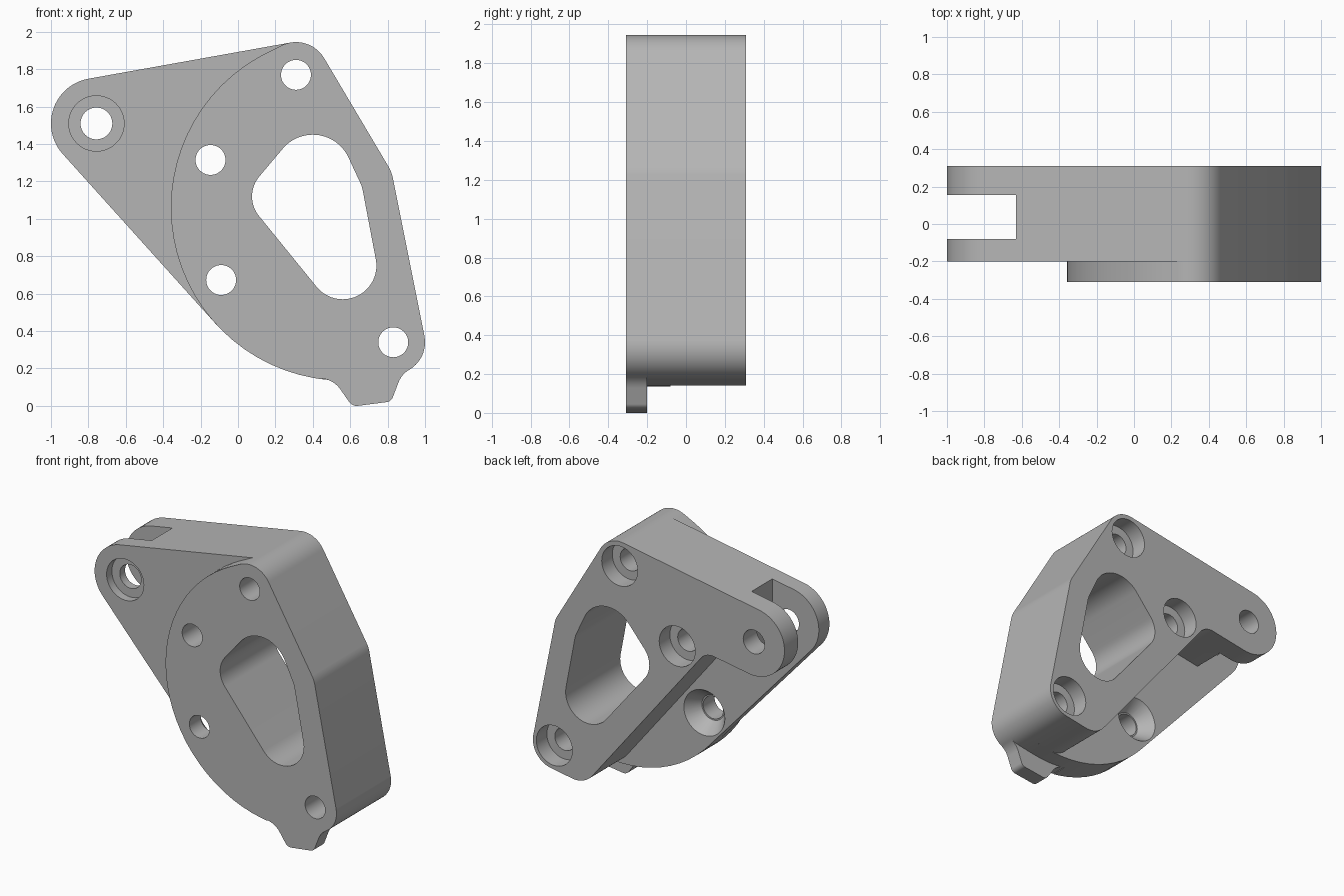
import bpy, bmesh
from math import atan2, acos, cos, sin, pi, hypot, radians, floor
from mathutils import Matrix

cube = bpy.data.objects.get("Cube")
if cube:
    bpy.data.objects.remove(cube, do_unlink=True)

grey = bpy.data.materials.new("plain grey")
grey.use_nodes = True
color = (0.46, 0.46, 0.46, 1)
grey.diffuse_color = color
grey.node_tree.nodes["Principled BSDF"].inputs["Base Color"].default_value = color

STEP = radians(5)


def belt(circles):
    """Outline wrapped counterclockwise round circles (x, z, r); negative r is a concave fillet."""
    n = len(circles)
    normals = []
    for i, (x, z, r) in enumerate(circles):
        x2, z2, r2 = circles[(i + 1) % n]
        ratio = (r - r2) / hypot(x2 - x, z2 - z)
        normals.append(atan2(z2 - z, x2 - x) - acos(max(-1, min(1, ratio))))
    points = []
    for i, (x, z, r) in enumerate(circles):
        start, end = normals[i - 1], normals[i]
        turn = (end - start) % (2 * pi)
        if r < 0:
            turn -= 2 * pi
        if abs(turn) > 1.9 * pi:
            turn = 0
        # arc samples sit on shared angles so that stacked layers line up
        sign = 1 if turn >= 0 else -1
        angles = [start]
        k = floor(start / STEP) + (1 if sign > 0 else 0)
        while (k * STEP - start) * sign < abs(turn) - 0.01:
            if abs(k * STEP - start) > 0.01:
                angles.append(k * STEP)
            k += sign
        if abs(turn) > 0.01:
            angles.append(start + turn)
        points += [(x + r * cos(a), z + r * sin(a)) for a in angles]
    return points


def finish(bm, name):
    bmesh.ops.recalc_face_normals(bm, faces=bm.faces)
    mesh = bpy.data.meshes.new(name)
    bm.to_mesh(mesh)
    bm.free()
    mesh.materials.append(grey)
    obj = bpy.data.objects.new(name, mesh)
    bpy.context.collection.objects.link(obj)
    return obj


def prism(name, outline, y0, y1):
    bm = bmesh.new()
    front = bm.faces.new([bm.verts.new((x, y0, z)) for x, z in outline])
    moved = bmesh.ops.extrude_face_region(bm, geom=[front])["geom"]
    verts = [v for v in moved if isinstance(v, bmesh.types.BMVert)]
    bmesh.ops.translate(bm, verts=verts, vec=(0, y1 - y0, 0))
    return finish(bm, name)


def drill(name, x, z, y0, y1, r0, r1=None):
    """Round cutter along y, radius r0 at the front and r1 at the back."""
    bm = bmesh.new()
    place = Matrix.Translation((x, (y0 + y1) / 2, z)) @ Matrix.Rotation(-pi / 2, 4, "X")
    bmesh.ops.create_cone(bm, cap_ends=True, segments=48, radius1=r0,
                          radius2=r1 or r0, depth=y1 - y0, matrix=place)
    return finish(bm, name)


def combine(target, other, operation):
    mod = target.modifiers.new("join", "BOOLEAN")
    mod.operation, mod.solver, mod.object = operation, "EXACT", other
    bpy.context.view_layer.objects.active = target
    bpy.ops.object.modifier_apply(modifier=mod.name)
    bpy.data.objects.remove(other, do_unlink=True)


# corner circles shared by the layers
top = (0.31, 1.77, 0.175)
bend = (0.66, 1.19, 0.17)
foot = (0.83, 0.34, 0.17)
lug = (-0.757, 1.51, 0.243)
disc = (0.566, 1.06, 0.925)
FRONT, STEP_Y, MID, SLOT, BACK = -0.31, -0.2, -0.08, 0.155, 0.31

# flange with the lug, round front plate with bottom tab, and rear body
bracket = prism("mounting_bracket", belt([top, lug, disc, foot, bend]), STEP_Y, MID)
tab = [(0.435, 0.01, -0.137), (0.635, 0.05, 0.05), (0.79, 0.06, 0.04), (0.98, 0.08, -0.13)]
plate = prism("front_plate", belt([top, disc] + tab + [foot, bend]), FRONT, STEP_Y)
body = prism("rear_body", belt([top, lug, (-0.42, 1.21, -0.11), (0.66, 0.31, 0.17), foot, bend]),
             MID, BACK)
combine(bracket, plate, "UNION")
combine(bracket, body, "UNION")

# central window and clevis slot
window = [(0.40, 1.24, 0.21), (0.24, 1.12, 0.165), (0.56, 0.75, 0.18), (0.50, 1.12, 0.17)]
cutters = [prism("window_cutter", belt(window), -0.5, 0.5),
           prism("slot_cutter", [(-1.2, 1), (-0.63, 1), (-0.63, 2), (-1.2, 2)], MID, SLOT)]

# counterbored bolt holes
for x, z in ((0.31, 1.77), (-0.147, 1.315), (0.83, 0.34)):
    cutters.append(drill("bolt_hole", x, z, -0.5, 0.5, 0.08))
    cutters.append(drill("counterbore", x, z, BACK - 0.12, 0.5, 0.143))

# countersunk hole in the flange
cutters.append(drill("sunk_hole", -0.09, 0.673, -0.5, 0, 0.08))
cutters.append(drill("countersink", -0.09, 0.673, -0.18, MID + 0.01, 0.09, 0.17))

# pivot hole with front recess
cutters.append(drill("pivot_hole", lug[0], lug[1], -0.5, 0.5, 0.085))
cutters.append(drill("pivot_recess", lug[0], lug[1], -0.5, -0.14, 0.148))

for cutter in cutters:
    combine(bracket, cutter, "DIFFERENCE")

bpy.ops.object.select_all(action="DESELECT")
bracket.select_set(True)
bpy.context.view_layer.objects.active = bracket
bpy.ops.object.shade_smooth_by_angle(angle=radians(25))
